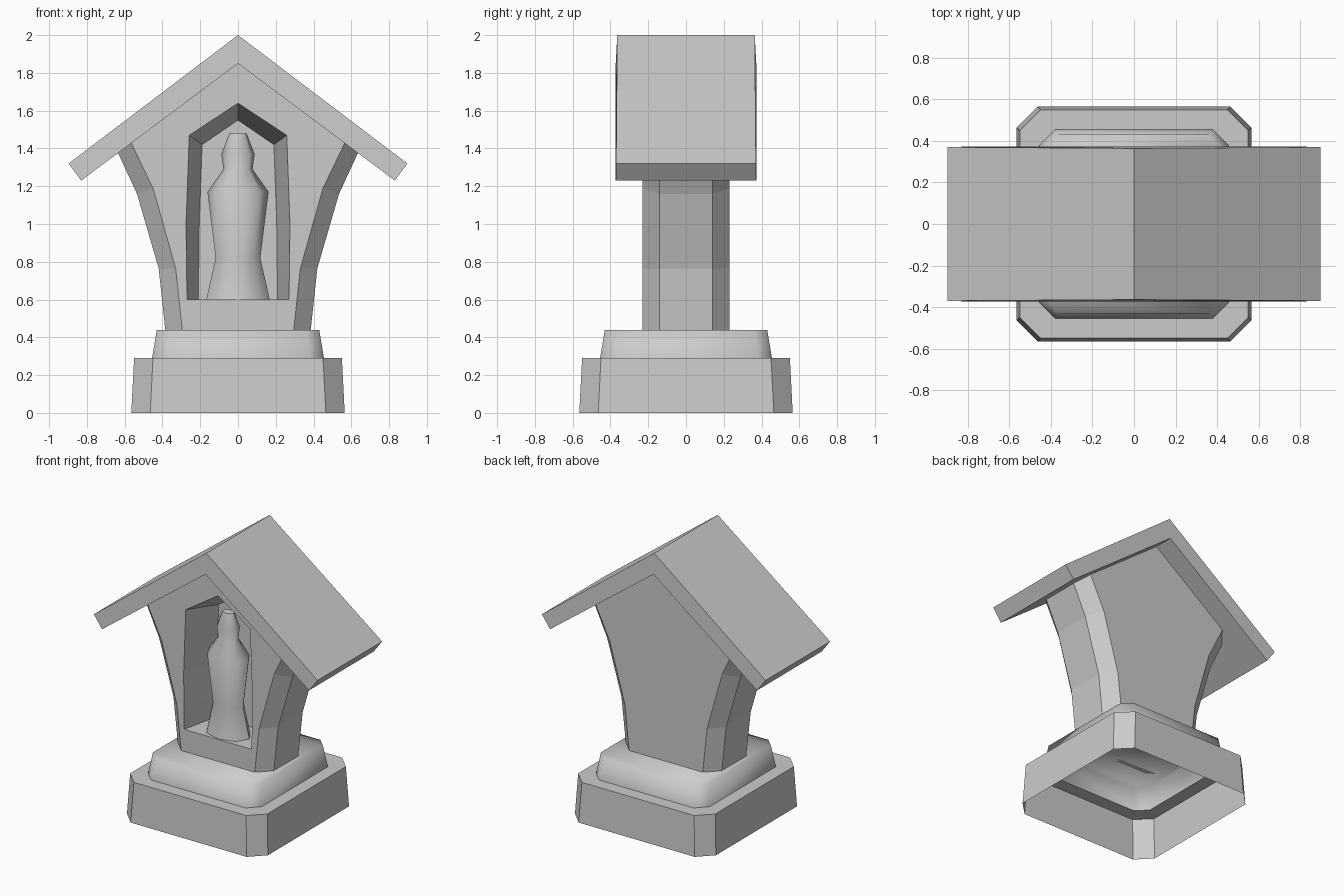
import bpy, bmesh, math

if "Cube" in bpy.data.objects:
    bpy.data.objects.remove(bpy.data.objects["Cube"])

stone = bpy.data.materials.new("grey stone")
stone.use_nodes = True
colour = (0.6, 0.6, 0.6, 1)
stone.diffuse_color = colour
stone.node_tree.nodes["Principled BSDF"].inputs["Base Color"].default_value = colour


def loft(name, rings, cap_start=True, cap_end=True, smooth=None):
    """Skin a row of closed rings that all have the same point count."""
    bm = bmesh.new()
    rows = [[bm.verts.new(p) for p in ring] for ring in rings]
    n = len(rows[0])
    for a, b in zip(rows, rows[1:]):
        for i in range(n):
            j = (i + 1) % n
            bm.faces.new((a[i], a[j], b[j], b[i]))
    if cap_start:
        bm.faces.new(rows[0][::-1])
    if cap_end:
        bm.faces.new(rows[-1])
    bmesh.ops.recalc_face_normals(bm, faces=bm.faces)
    mesh = bpy.data.meshes.new(name)
    bm.to_mesh(mesh)
    bm.free()
    mesh.materials.append(stone)
    obj = bpy.data.objects.new(name, mesh)
    bpy.context.collection.objects.link(obj)
    if smooth:
        bpy.ops.object.select_all(action='DESELECT')
        obj.select_set(True)
        bpy.context.view_layer.objects.active = obj
        bpy.ops.object.shade_smooth_by_angle(angle=math.radians(smooth))
    return obj


def octagon(half, chamfer, z):
    """Square ring with cut corners."""
    s = half - chamfer
    return [(half, -s, z), (half, s, z), (s, half, z), (-s, half, z),
            (-half, s, z), (-half, -s, z), (-s, -half, z), (s, -half, z)]


def arch(side, apex, y):
    """Symmetric upright ring from its right-hand profile and a top point."""
    return ([(x, y, z) for x, z in side] + [(0, y, apex)]
            + [(-x, y, z) for x, z in reversed(side)])


# Hollow base block with its ledge
loft("base_block", [octagon(0.565, 0.1, 0), octagon(0.55, 0.1, 0.29),
                    octagon(0.455, 0.075, 0.29)], False, False)

# Softly shaded upper step
loft("base_step", [octagon(0.455, 0.075, 0.29), octagon(0.43, 0.07, 0.44)],
     False, True, smooth=88)

# Flared body with chamfered edges and a pointed niche cut into the front
outer = [(0.385, 0.44), (0.42, 0.765), (0.535, 1.16), (0.635, 1.376)]
inner = [(0.295, 0.44), (0.33, 0.765), (0.45, 1.19), (0.565, 1.428)]
opening = [(0.27, 0.6), (0.272, 0.75), (0.275, 1.0), (0.258, 1.47)]
niche = [(0.21, 0.6), (0.208, 0.75), (0.205, 1.0), (0.19, 1.42)]
loft("body", [arch(niche, 1.55, 0.05), arch(opening, 1.64, -0.23),
              arch(inner, 1.85, -0.23), arch(outer, 1.85, -0.14),
              arch(outer, 1.85, 0.14), arch(inner, 1.85, 0.23)])

# Gabled roof slab, slightly narrower along the ridge
section = [(0, 2.0, 0.364), (0.897, 1.32, 0.37), (0.83, 1.23, 0.372),
           (0, 1.85, 0.372), (-0.83, 1.23, 0.372), (-0.897, 1.32, 0.37)]
loft("roof", [[(x, side * y, z) for x, z, y in section] for side in (-1, 1)])

# Low-poly robed figure inside the niche
figure = [(0.6, 0.168), (0.82, 0.118), (1.17, 0.162),
          (1.29, 0.077), (1.37, 0.088), (1.48, 0.046)]
loft("figure", [[(r * math.cos(k * math.pi / 4),
                  -0.11 + 0.68 * r * math.sin(k * math.pi / 4), z)
                 for k in range(8)] for z, r in figure], smooth=60)
